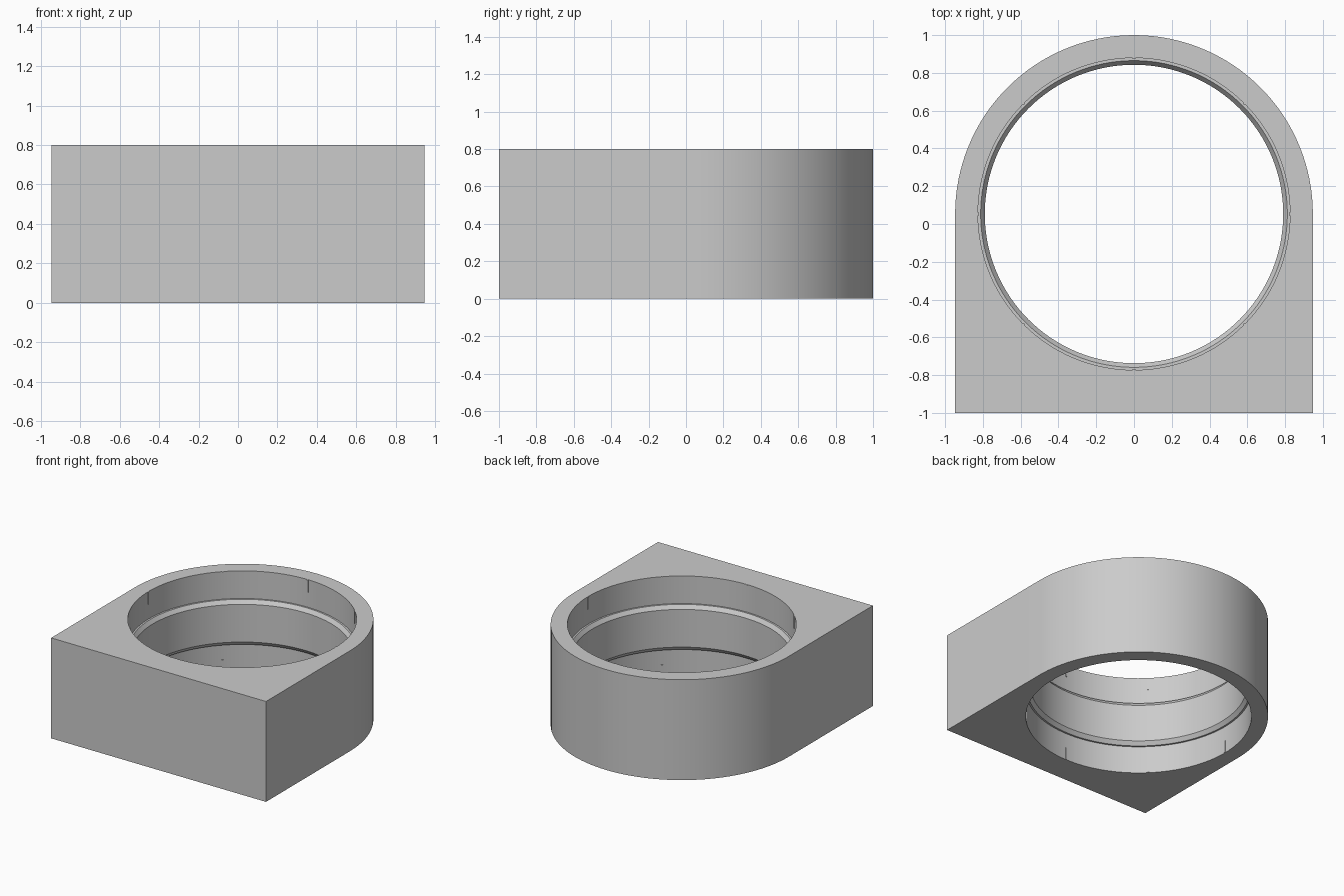
import bpy, bmesh, math
from mathutils import Matrix

if "Cube" in bpy.data.objects:
    bpy.data.objects.remove(bpy.data.objects["Cube"])

H = 0.8            # height
R = 0.947          # outer radius, also half width
CY = 0.053         # centre of the bore along y
SEG = 128

grey = bpy.data.materials.new("light grey")
grey.diffuse_color = (0.6, 0.6, 0.6, 1)
grey.use_nodes = True
grey.node_tree.nodes["Principled BSDF"].inputs["Base Color"].default_value = grey.diffuse_color


def make_object(name, bm):
    bmesh.ops.recalc_face_normals(bm, faces=bm.faces)
    mesh = bpy.data.meshes.new(name)
    bm.to_mesh(mesh)
    bm.free()
    mesh.materials.append(grey)
    obj = bpy.data.objects.new(name, mesh)
    bpy.context.collection.objects.link(obj)
    return obj


# Housing: square front with a half-round back, extruded upwards
bm = bmesh.new()
outline = [(-R, -1.0), (R, -1.0)]
outline += [(R * math.cos(math.pi * i / 64), CY + R * math.sin(math.pi * i / 64))
            for i in range(65)]
base = bm.faces.new([bm.verts.new((x, y, 0)) for x, y in outline])
ext = bmesh.ops.extrude_face_region(bm, geom=[base])
bmesh.ops.translate(bm, vec=(0, 0, H),
                    verts=[v for v in ext["geom"] if isinstance(v, bmesh.types.BMVert)])
housing = make_object("housing", bm)

# Bore cutter: turned profile with a chamfered lip in the middle (radius, z)
profile = [(0.826, -0.1), (0.826, 0.22), (0.812, 0.22), (0.79, 0.25),
           (0.79, 0.55), (0.812, 0.58), (0.826, 0.58), (0.826, H + 0.1)]
bm = bmesh.new()
rings = [[bm.verts.new((r * math.cos(2 * math.pi * i / SEG),
                        CY + r * math.sin(2 * math.pi * i / SEG), z))
          for i in range(SEG)] for r, z in profile]
for lower, upper in zip(rings, rings[1:]):
    for i in range(SEG):
        j = (i + 1) % SEG
        bm.faces.new((lower[i], lower[j], upper[j], upper[i]))
bm.faces.new(rings[0])
bm.faces.new(rings[-1])
cutter = make_object("bore_cutter", bm)
cutter.hide_render = True

# Cut the bore and discard the cutter
mod = housing.modifiers.new("bore", 'BOOLEAN')
mod.operation = 'DIFFERENCE'
mod.solver = 'EXACT'
mod.object = cutter
bpy.ops.object.select_all(action='DESELECT')
housing.select_set(True)
bpy.context.view_layer.objects.active = housing
bpy.ops.object.modifier_apply(modifier=mod.name)
bpy.data.objects.remove(cutter, do_unlink=True)
bpy.ops.object.shade_smooth_by_angle(angle=math.radians(25))

# Grip ribs: eight tiny ribs near each rim of the bore
bm = bmesh.new()
for k in range(8):
    for z in (0.05, H - 0.05):
        m = (Matrix.Translation((0, CY, 0)) @ Matrix.Rotation(k * math.pi / 4, 4, 'Z')
             @ Matrix.Translation((0.825, 0, z)) @ Matrix.Diagonal((0.008, 0.014, 0.098, 1)))
        bmesh.ops.create_cube(bm, size=1, matrix=m)
make_object("grip_ribs", bm)
